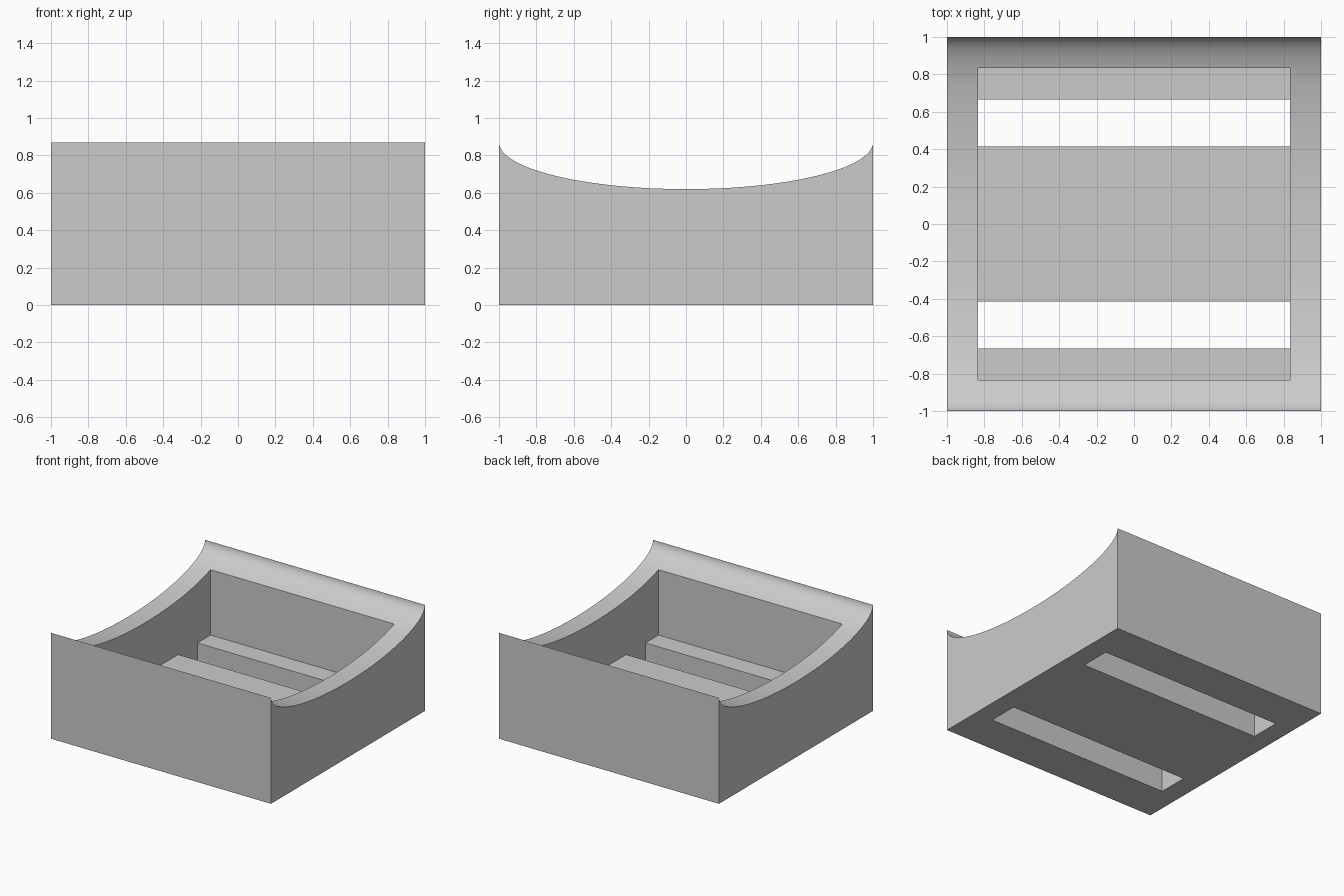
import bpy, bmesh, math

cube = bpy.data.objects.get("Cube")
if cube:
    bpy.data.objects.remove(cube, do_unlink=True)

HEIGHT, DIP = 0.87, 0.25          # rim height and depth of the scooped top
INNER, FLOOR = 0.835, 0.195       # cavity half width and floor thickness
SLOT_NEAR, SLOT_FAR = 0.415, 0.665
STEPS = 64

grey = bpy.data.materials.new("light grey")
grey.use_nodes = True
colour = (0.6, 0.6, 0.6, 1)
grey.diffuse_color = colour
grey.node_tree.nodes["Principled BSDF"].inputs["Base Color"].default_value = colour


def add_mesh(name, bm):
    bmesh.ops.recalc_face_normals(bm, faces=bm.faces)
    mesh = bpy.data.meshes.new(name)
    bm.to_mesh(mesh)
    bm.free()
    mesh.materials.append(grey)
    obj = bpy.data.objects.new(name, mesh)
    bpy.context.collection.objects.link(obj)
    return obj


def add_cutter(name, y0, y1, z0, z1):
    bm = bmesh.new()
    bmesh.ops.create_cube(bm, size=1)
    for v in bm.verts:
        v.co.x *= 2 * INNER
        v.co.y = y1 if v.co.y > 0 else y0
        v.co.z = z1 if v.co.z > 0 else z0
    obj = add_mesh(name, bm)
    obj.hide_render = True
    return obj


# Tray body: side profile with an elliptical scoop, extruded across the width
bm = bmesh.new()
profile = [(-1, 0), (1, 0)]
for i in range(STEPS + 1):
    a = math.pi * i / STEPS
    profile.append((math.cos(a), HEIGHT - DIP * math.sin(a)))
side = bm.faces.new([bm.verts.new((-1, y, z)) for y, z in profile])
extruded = bmesh.ops.extrude_face_region(bm, geom=[side])["geom"]
for v in extruded:
    if isinstance(v, bmesh.types.BMVert):
        v.co.x = 1
tray = add_mesh("tray_body", bm)

# Cavity and the two floor slots
cutters = [
    add_cutter("cavity_cutter", -INNER, INNER, FLOOR, 2),
    add_cutter("front_slot_cutter", -SLOT_FAR, -SLOT_NEAR, -1, 0.5),
    add_cutter("back_slot_cutter", SLOT_NEAR, SLOT_FAR, -1, 0.5),
]
bpy.context.view_layer.objects.active = tray
for cutter in cutters:
    mod = tray.modifiers.new(cutter.name, 'BOOLEAN')
    mod.operation = 'DIFFERENCE'
    mod.solver = 'EXACT'
    mod.object = cutter
    bpy.ops.object.modifier_apply(modifier=mod.name)
for cutter in cutters:
    bpy.data.objects.remove(cutter, do_unlink=True)

# Smooth scoop with crisp edges
bpy.ops.object.select_all(action='DESELECT')
tray.select_set(True)
bpy.ops.object.shade_smooth_by_angle(angle=math.radians(30))
